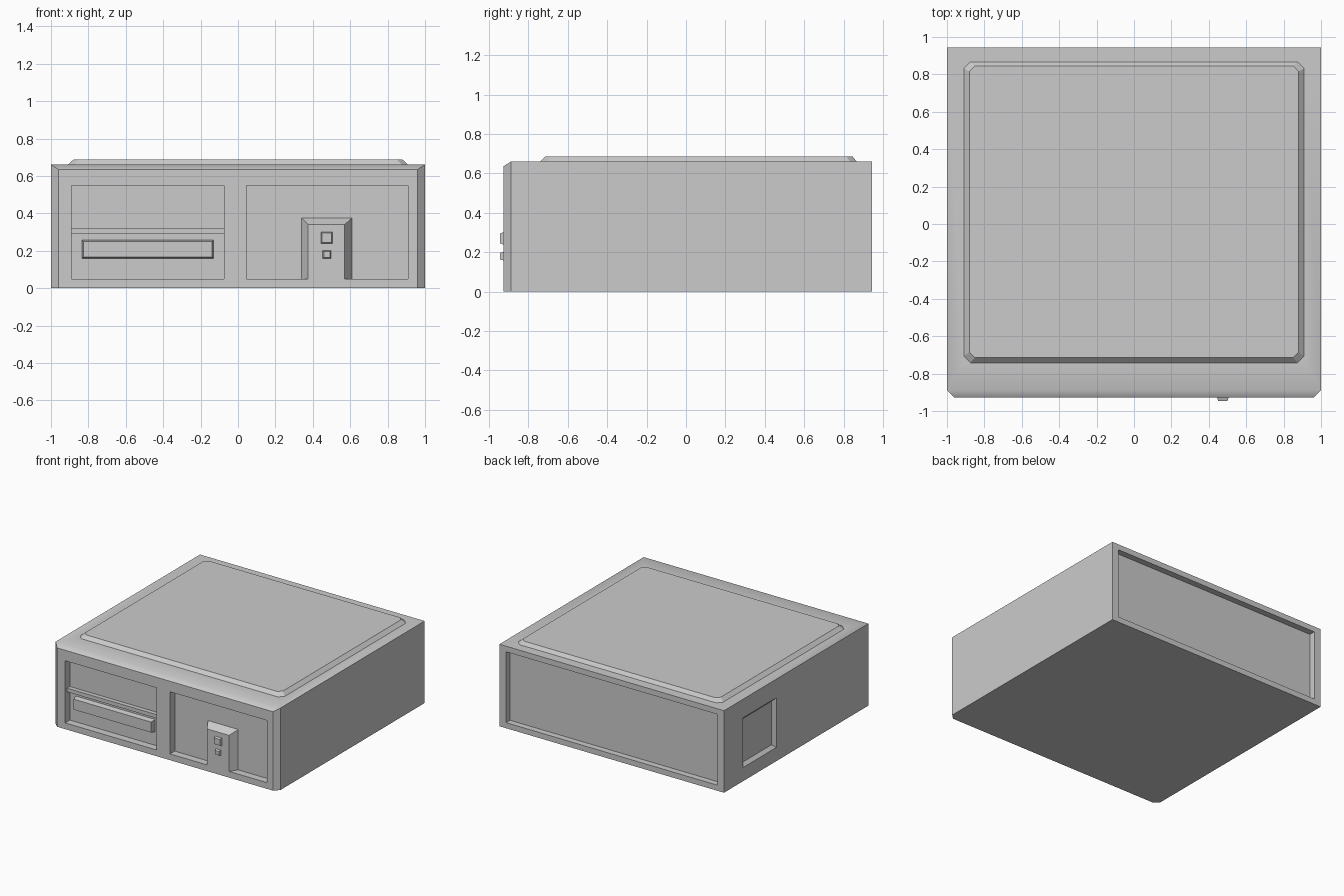
import bpy
import bmesh
from math import radians

old = bpy.data.objects.get("Cube")
if old:
    bpy.data.objects.remove(old, do_unlink=True)

grey = bpy.data.materials.new("case grey")
grey.use_nodes = True
grey.diffuse_color = (0.6, 0.6, 0.6, 1)
grey.node_tree.nodes["Principled BSDF"].inputs["Base Color"].default_value = (0.6, 0.6, 0.6, 1)

FRONT, BACK, TOP = -0.928, 0.945, 0.66
RECESS = FRONT + 0.06


def loft(name, rings, inset_top=None):
    """Skin a closed solid through rings of matching points."""
    bm = bmesh.new()
    loops = [[bm.verts.new(p) for p in ring] for ring in rings]
    n = len(loops[0])
    bm.faces.new(loops[0])
    bm.faces.new(loops[-1])
    for a, b in zip(loops, loops[1:]):
        for i in range(n):
            j = (i + 1) % n
            bm.faces.new((a[i], a[j], b[j], b[i]))
    bmesh.ops.recalc_face_normals(bm, faces=bm.faces)
    if inset_top:
        # Split the flat top into a border around the raised lid
        bm.normal_update()
        lid = max((f for f in bm.faces if f.normal.z > 0.99), key=lambda f: f.calc_area())
        bmesh.ops.inset_region(bm, faces=[lid], thickness=0.05)
        x0, x1, y0, y1 = inset_top
        mid_y = lid.calc_center_median().y
        for v in lid.verts:
            v.co.x = x0 if v.co.x < 0 else x1
            v.co.y = y0 if v.co.y < mid_y else y1
    mesh = bpy.data.meshes.new(name)
    bm.to_mesh(mesh)
    bm.free()
    mesh.materials.append(grey)
    obj = bpy.data.objects.new(name, mesh)
    bpy.context.collection.objects.link(obj)
    return obj


def rect_y(y, x0, x1, z0, z1):
    return [(x0, y, z0), (x1, y, z0), (x1, y, z1), (x0, y, z1)]


def rect_x(x, y0, y1, z0, z1):
    return [(x, y0, z0), (x, y1, z0), (x, y1, z1), (x, y0, z1)]


def cut_corners(z, x, y0, y1, c):
    return [(-x + c, y0, z), (x - c, y0, z), (x, y0 + c, z), (x, y1 - c, z),
            (x - c, y1, z), (-x + c, y1, z), (-x, y1 - c, z), (-x, y0 + c, z)]


def block(name, y0, y1, x0, x1, z0, z1, taper=0.0):
    """Box standing out towards the front, narrowed by taper."""
    t = taper
    return loft(name, [rect_y(y0, x0, x1, z0, z1),
                       rect_y(y1, x0 + t, x1 - t, z0 + t, z1 - t)])


def carve(target, cutter):
    mod = target.modifiers.new("recess", "BOOLEAN")
    mod.operation = "DIFFERENCE"
    mod.solver = "EXACT"
    mod.object = cutter
    cutter.hide_render = True
    bpy.context.view_layer.objects.active = target
    bpy.ops.object.modifier_apply(modifier=mod.name)
    bpy.data.objects.remove(cutter, do_unlink=True)


# Case with bevelled front edges
case = loft("case", [rect_y(BACK, -1, 1, 0, TOP),
                     rect_y(-0.89, -1, 1, 0, TOP),
                     rect_y(FRONT, -0.96, 0.96, 0, 0.635)],
            inset_top=(-0.91, 0.91, -0.74, 0.867))

# Front bays, rear panel and side vent recesses
carve(case, block("drive_bay_cutter", RECESS, FRONT - 0.1, -0.89, -0.075, 0.05, 0.55))
carve(case, block("control_bay_cutter", RECESS, FRONT - 0.1, 0.045, 0.91, 0.05, 0.55))
carve(case, block("rear_cutter", BACK - 0.05, BACK + 0.1, -0.94, 0.94, 0.045, 0.615))
carve(case, loft("side_cutter", [rect_x(-1.02, 0.26, 0.725, 0.09, 0.53),
                                 rect_x(-0.975, 0.305, 0.68, 0.135, 0.485)]))

# Raised lid
lid = loft("lid", [cut_corners(TOP - 0.005, 0.91, -0.742, 0.867, 0.035),
                   cut_corners(TOP, 0.91, -0.742, 0.867, 0.035),
                   cut_corners(0.687, 0.88, -0.715, 0.845, 0.03)])

# Drive bay divider and drive front
block("bay_divider", RECESS + 0.01, FRONT + 0.025, -0.89, -0.075, 0.29, 0.32)
block("drive_front", RECESS, FRONT + 0.02, -0.835, -0.13, 0.158, 0.258, 0.008)

# Control housing with sloping sides
loft("control_housing", [rect_y(RECESS, 0.34, 0.61, 0.05, 0.375),
                         rect_y(FRONT, 0.375, 0.57, 0.05, 0.34)])

# Buttons
for name, half, z in (("power_button", 0.031, 0.27), ("reset_button", 0.022, 0.18)):
    block(name, FRONT, -0.945, 0.475 - half, 0.475 + half, z - half, z + half, 0.006)

# Soften only the shallow bevel along the top front edge
bpy.ops.object.select_all(action="DESELECT")
case.select_set(True)
bpy.context.view_layer.objects.active = case
bpy.ops.object.shade_smooth_by_angle(angle=radians(36))
